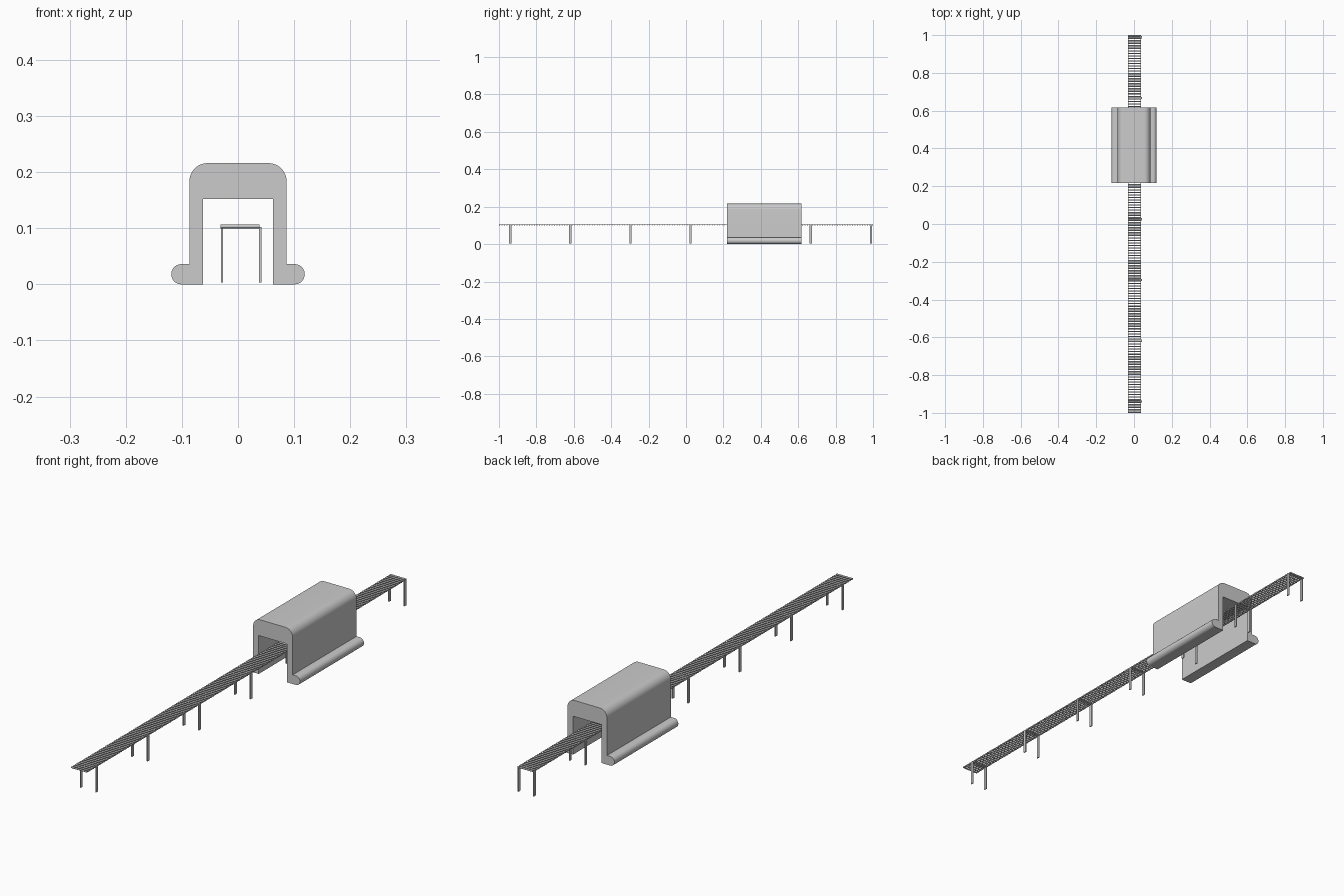
import bpy, bmesh, math
from mathutils import Matrix

if "Cube" in bpy.data.objects:
    bpy.data.objects.remove(bpy.data.objects["Cube"])


def finish(bm, name, smooth=False):
    bmesh.ops.recalc_face_normals(bm, faces=bm.faces[:])
    me = bpy.data.meshes.new(name)
    bm.to_mesh(me)
    bm.free()
    ob = bpy.data.objects.new(name, me)
    bpy.context.collection.objects.link(ob)
    if smooth:
        bpy.ops.object.select_all(action='DESELECT')
        ob.select_set(True)
        bpy.context.view_layer.objects.active = ob
        bpy.ops.object.shade_smooth_by_angle(angle=math.radians(35))
    return ob


def arc(cx, cz, r, a0, a1, n=10):
    return [(cx + r * math.cos(math.radians(a0 + (a1 - a0) * i / n)),
             cz + r * math.sin(math.radians(a0 + (a1 - a0) * i / n))) for i in range(n + 1)]


def box(bm, x0, x1, y0, y1, z0, z1):
    m = Matrix.Translation(((x0 + x1) / 2, (y0 + y1) / 2, (z0 + z1) / 2))
    m = m @ Matrix.Diagonal((x1 - x0, y1 - y0, z1 - z0, 1))
    bmesh.ops.create_cube(bm, size=1, matrix=m)


# Tunnel housing: half profile from inner top to outer top, mirrored, extruded along y
half = [(0.062, 0.152), (0.062, 0.0)]
half += arc(0.101, 0.018, 0.018, -90, 90, 14)
half += [(0.0865, 0.036)]
half += arc(0.0545, 0.184, 0.032, 0, 90)
profile = half + [(-x, z) for x, z in reversed(half)]
bm = bmesh.new()
face = bm.faces.new([bm.verts.new((x, 0.218, z)) for x, z in profile])
ext = bmesh.ops.extrude_face_region(bm, geom=[face])
bmesh.ops.translate(bm, vec=(0, 0.4, 0),
                    verts=[g for g in ext['geom'] if isinstance(g, bmesh.types.BMVert)])
finish(bm, "tunnel_housing", True)

# Conveyor rollers
bm = bmesh.new()
count, radius = 150, 0.0033
for i in range(count):
    y = -1 + radius + i * (2 - 2 * radius) / (count - 1)
    m = Matrix.Translation((0.0035, y, 0.1032)) @ Matrix.Rotation(math.pi / 2, 4, 'Y')
    bmesh.ops.create_cone(bm, cap_ends=True, segments=12, radius1=radius,
                          radius2=radius, depth=0.069, matrix=m)
finish(bm, "rollers", True)

# Thin rails that carry the roller ends
bm = bmesh.new()
for x in (-0.0295, 0.0365):
    box(bm, x - 0.0012, x + 0.0012, -0.998, 0.998, 0.101, 0.105)
finish(bm, "side_rails")

# Leg frames: two flat legs and a cross bar
for i in range(7):
    y = -0.94 + i * 0.3215
    bm = bmesh.new()
    for x in (-0.0285, 0.0395):
        box(bm, x - 0.002, x + 0.002, y - 0.006, y + 0.006, 0.003, 0.102)
    box(bm, -0.0285, 0.0395, y - 0.006, y + 0.006, 0.0995, 0.102)
    finish(bm, f"leg_frame_{i + 1}")
